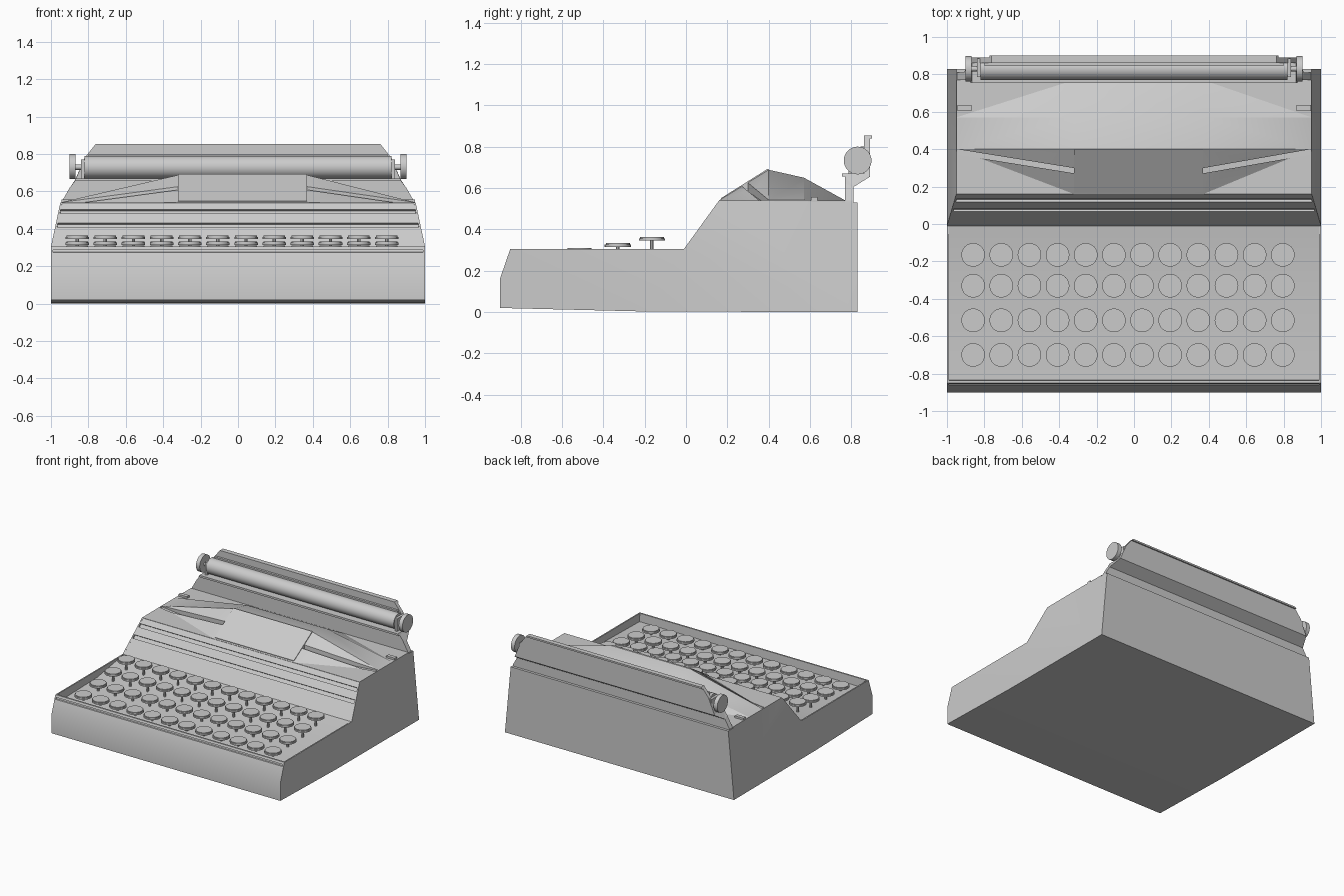
import bpy, bmesh, math
from mathutils import Vector, Matrix

if "Cube" in bpy.data.objects:
    bpy.data.objects.remove(bpy.data.objects["Cube"])


def make(name, verts, faces, smooth=True):
    me = bpy.data.meshes.new(name)
    me.from_pydata(verts, [], faces)
    bm = bmesh.new()
    bm.from_mesh(me)
    bmesh.ops.triangulate(bm, faces=[f for f in bm.faces if len(f.verts) > 3])
    bmesh.ops.recalc_face_normals(bm, faces=bm.faces)
    bm.to_mesh(me)
    bm.free()
    ob = bpy.data.objects.new(name, me)
    bpy.context.collection.objects.link(ob)
    if smooth:
        bpy.context.view_layer.objects.active = ob
        ob.select_set(True)
        bpy.ops.object.shade_smooth_by_angle(angle=math.radians(25))
        ob.select_set(False)
    return ob


def loft(name, sections, caps=True, smooth=True):
    """Skin closed cross-sections that share a point count."""
    n = len(sections[0])
    verts = [p for s in sections for p in s]
    faces = [(k * n + i, k * n + (i + 1) % n, (k + 1) * n + (i + 1) % n, (k + 1) * n + i)
             for k in range(len(sections) - 1) for i in range(n)]
    if caps:
        faces += [tuple(range(n)), tuple(range(len(verts) - n, len(verts)))]
    return make(name, verts, faces, smooth)


def extrude_x(name, profile, width, caps=True, smooth=True):
    """Extrude a (y, z) profile both ways in x to width(z)."""
    return loft(name, [[(s * width(z), y, z) for y, z in profile] for s in (-1, 1)], caps, smooth)


def box(name, lo, hi):
    prof = [(lo[1], lo[2]), (hi[1], lo[2]), (hi[1], hi[2]), (lo[1], hi[2])]
    return loft(name, [[(x, y, z) for y, z in prof] for x in (lo[0], hi[0])], smooth=False)


def cylinders(name, parts, axis='Z', seg=32):
    """One mesh of (centre, radius, depth) cylinders."""
    bm = bmesh.new()
    rot = Matrix.Rotation(math.pi / 2, 4, 'Y') if axis == 'X' else Matrix()
    for c, r, d in parts:
        bmesh.ops.create_cone(bm, cap_ends=True, segments=seg, radius1=r, radius2=r, depth=d,
                              matrix=Matrix.Translation(c) @ rot)
    me = bpy.data.meshes.new(name)
    bm.to_mesh(me)
    bm.free()
    ob = bpy.data.objects.new(name, me)
    bpy.context.collection.objects.link(ob)
    bpy.context.view_layer.objects.active = ob
    ob.select_set(True)
    bpy.ops.object.shade_smooth_by_angle(angle=math.radians(35))
    ob.select_set(False)
    return ob


def body_width(z):
    return 0.995 if z <= 0.305 else 0.995 - 0.05 * (z - 0.305) / 0.235


# Body shell: front panel, sunken key deck, grooved slope, top deck, back, underside
slope = lambda y, inset=0: (y + inset * 0.8, 0.305 + 1.38 * (y + 0.01) - inset * 0.6)
shell = [(-0.9, 0.02), (-0.9, 0.16), (-0.861, 0.274), (-0.85, 0.276), (-0.846, 0.287), (-0.856, 0.288),
         (-0.85, 0.305), (-0.838, 0.305), (-0.835, 0.24), (-0.34, 0.25), (-0.01, 0.304),
         slope(0.066), slope(0.066, 0.015), slope(0.082, 0.015), slope(0.082),
         slope(0.118), slope(0.118, 0.015), slope(0.134, 0.015), slope(0.134),
         (0.16, 0.538), (0.83, 0.53), (0.83, 0.0), (-0.2, 0.003)]
extrude_x("body_shell", shell, body_width, caps=False)

# Thin side walls, leaning in towards the top at the rear
for s, side in ((-1, "left"), (1, "right")):
    pts = [(1, -0.9, 0.02), (1, -0.9, 0.16), (1, -0.85, 0.305), (1, -0.01, 0.305),
           (0.95, 0.16, 0.54), (0.95, 0.83, 0.53), (1, 0.83, 0), (1, -0.2, 0.003)]
    outer = [(s * x, y, z) for x, y, z in pts]
    inner = [(s * (x - 0.01), y, z) for x, y, z in pts]
    rim = [(i, (i + 1) % 8, 8 + (i + 1) % 8, 8 + i) for i in range(8)]
    halves = [(0, 1, 2, 3, 6, 7), (3, 4, 5, 6)]
    make(side + "_side_wall", outer + inner,
         rim + halves + [tuple(8 + i for i in h) for h in halves])

# Hood over the type mechanism, falling away to both sides
ridge = [(0.16, 0.54), (0.4, 0.688), (0.57, 0.65), (0.77, 0.54), (0.77, 0.5), (0.16, 0.5)]
hood = loft("hood", [[(x, y, min(z, 0.541) if abs(x) > 0.9 else z) for y, z in ridge]
                     for x in (-0.95, -0.32, 0.37, 0.95)])

# Slanted slots in the hood
for s, x0, side in ((-1, 0.32, "left"), (1, 0.37, "right")):
    ends = [(x0, 0.285, 0.613), (0.94, 0.385, 0.545)]
    cutter = loft(side + "_slot_cutter",
                  [[(s * x, y + a, z + b) for a, b in ((-0.014, -0.03), (0.014, -0.03), (0.014, 0.06), (-0.014, 0.06))]
                   for x, y, z in ends], smooth=False)
    cutter.hide_render = True
    cutter.hide_viewport = True
    mod = hood.modifiers.new("slot", 'BOOLEAN')
    mod.operation = 'DIFFERENCE'
    mod.solver = 'EXACT'
    mod.object = cutter

# Flat cover plate on the front of the hood
plate = [(0.17, 0.54), (0.168, 0.55), (0.397, 0.694), (0.402, 0.686)]
loft("cover_plate", [[(x, y, z) for y, z in plate] for x in (-0.32, 0.37)], smooth=False)

# Small tabs at the deck edges
for s, side in ((-1, "left"), (1, "right")):
    box(side + "_deck_tab", (min(s * 0.87, s * 0.945), 0.605, 0.535), (max(s * 0.87, s * 0.945), 0.635, 0.556))


# Carriage: bed and back board, narrowing upwards
def carriage_width(z):
    steps = [(0.5, 0.95), (0.54, 0.945), (0.62, 0.9), (0.66, 0.87), (0.78, 0.82), (0.855, 0.76)]
    for (z0, w0), (z1, w1) in zip(steps, steps[1:]):
        if z <= z1:
            return w0 + (w1 - w0) * (z - z0) / (z1 - z0)
    return 0.76


bed = [(0.77, 0.5), (0.77, 0.54), (0.77, 0.62), (0.77, 0.655), (0.755, 0.655), (0.755, 0.67),
       (0.862, 0.67), (0.862, 0.78), (0.862, 0.853), (0.9, 0.853), (0.9, 0.84), (0.89, 0.84),
       (0.89, 0.78), (0.89, 0.655), (0.81, 0.605), (0.81, 0.54), (0.81, 0.5)]
extrude_x("carriage", bed, carriage_width, smooth=False)
box("paper_guide_bar", (-0.8, 0.845, 0.782), (0.8, 0.87, 0.8))

# Platen roller, axle and end knobs
cylinders("platen", [((0, 0.83, 0.73), 0.06, 1.64)], 'X')
cylinders("platen_axle", [((0, 0.83, 0.73), 0.014, 1.76)], 'X', 12)
cylinders("platen_knobs", [((s * 0.885, 0.83, 0.733), 0.067, 0.032) for s in (-1, 1)], 'X')
# End plates holding the roller
for s, side in ((-1, "left"), (1, "right")):
    box(side + "_end_plate", (min(s * 0.82, s * 0.84), 0.785, 0.66), (max(s * 0.82, s * 0.84), 0.885, 0.77))

# Four stepped rows of twelve round keys with rims and stems
rows = [(-0.165, 0.364), (-0.33, 0.333), (-0.515, 0.310), (-0.70, 0.292)]
keys, rims, stems = [], [], []
for y, top in rows:
    for i in range(12):
        x = -0.86 + i * 0.1505
        keys.append(((x, y, top - 0.005), 0.058, 0.010))
        rims.append(((x, y, top - 0.013), 0.063, 0.012))
        stems.append(((x, y, (top + 0.20) / 2), 0.009, top - 0.22))
cylinders("key_tops", keys)
cylinders("key_rims", rims)
cylinders("key_stems", stems, seg=8)
